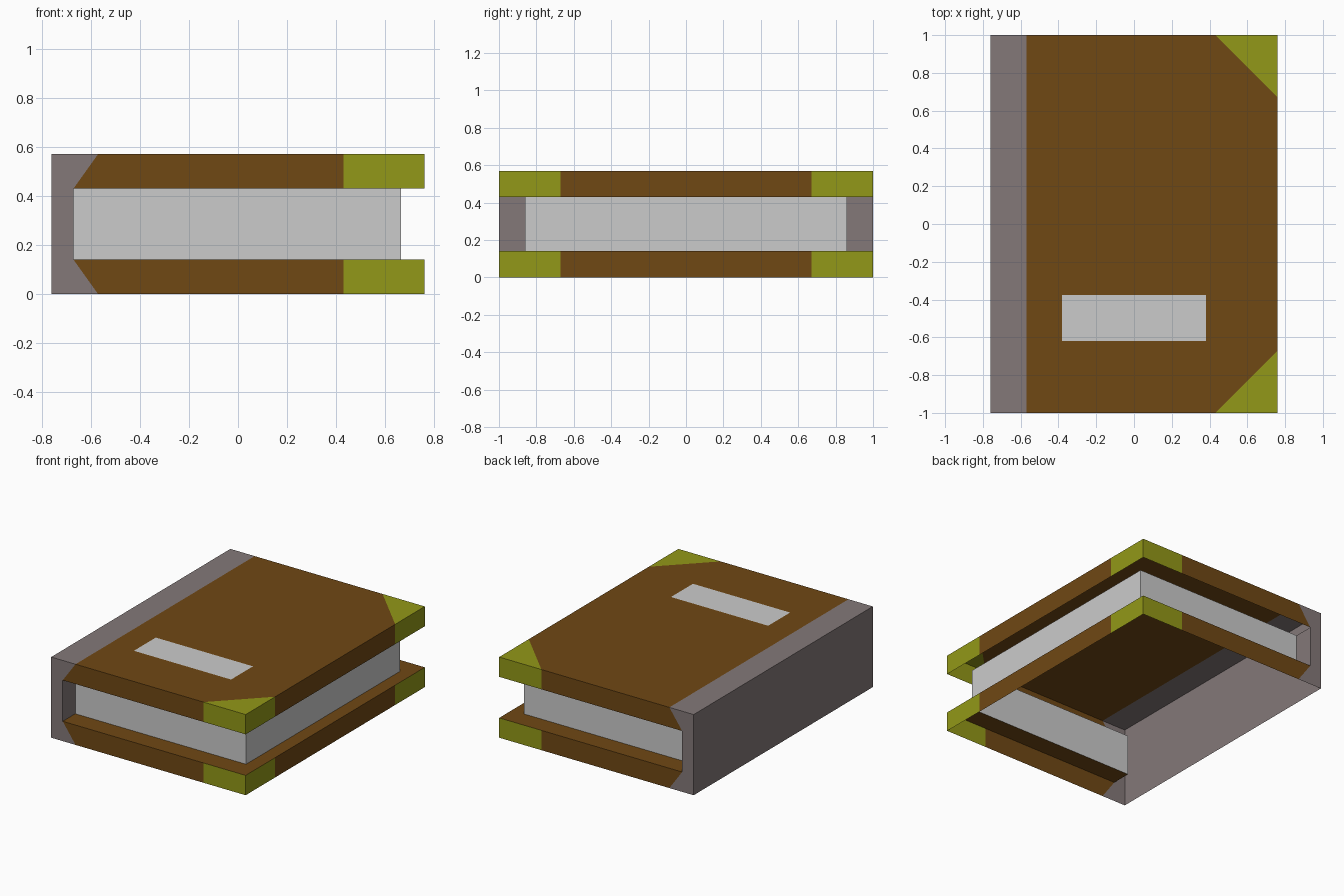
import bpy

if "Cube" in bpy.data.objects:
    bpy.data.objects.remove(bpy.data.objects["Cube"])

X, Y, H = 0.76, 1.0, 0.57         # half width, half length, total height
LOW, HIGH = 0.14, 0.43            # inner faces of the two covers
HINGE, INNER = -0.57, -0.67       # spine edge outside and inside
PX, PY = 0.665, 0.86              # page block edges
CX, CY = 0.43, 0.67               # corner guard start


def material(name, rgb):
    m = bpy.data.materials.new(name)
    m.diffuse_color = (*rgb, 1)
    m.use_nodes = True
    m.node_tree.nodes["Principled BSDF"].inputs["Base Color"].default_value = m.diffuse_color
    return m


leather = material("brown_leather", (0.162, 0.065, 0.007))
brass = material("yellow_metal", (0.29, 0.314, 0.009))
cloth = material("spine_cloth", (0.23, 0.19, 0.19))
paper = material("paper", (0.58, 0.58, 0.55))


def shell(name, polys, mat, mirrored=True):
    """Open shell of flat faces; the front half is mirrored to the back."""
    verts, faces = [], []
    for p in polys:
        faces.append(range(len(verts), len(verts) + len(p)))
        verts += p
    me = bpy.data.meshes.new(name)
    me.from_pydata(verts, [], [list(f) for f in faces])
    me.materials.append(mat)
    ob = bpy.data.objects.new(name, me)
    bpy.context.collection.objects.link(ob)
    if mirrored:
        mod = ob.modifiers.new("mirror", 'MIRROR')
        mod.use_axis = (False, True, False)
    return ob


def flat(z, pts):
    return [(x, y, z) for x, y in pts]


def front(y, pts):
    return [(x, y, z) for x, z in pts]


def side(x, y0, y1, z0, z1):
    return [(x, y0, z0), (x, y1, z0), (x, y1, z1), (x, y0, z1)]


def rect(a0, a1, b0, b1):
    return [(a0, b0), (a1, b0), (a1, b1), (a0, b1)]


# Covers: rims and corner guards, open underneath
for label, z0, z1, left in (("lower", 0, LOW, ((HINGE, 0), (INNER, LOW))),
                            ("upper", HIGH, H, ((INNER, HIGH), (HINGE, H)))):
    cover = [front(-Y, [left[0], (CX, z0), (CX, z1), left[1]]),
             side(X, -CY, 0, z0, z1)]
    guard = [front(-Y, rect(CX, X, z0, z1)), side(X, -Y, -CY, z0, z1)]
    if label == "upper":
        cover.append(flat(H, [(HINGE, -Y), (CX, -Y), (X, -CY), (X, 0), (HINGE, 0)]))
        guard.append(flat(H, [(CX, -Y), (X, -Y), (X, -CY)]))
    else:
        # ledge around the pages
        cover += [flat(LOW, rect(INNER, X, -Y, -PY)), flat(LOW, rect(PX, X, -PY, 0))]
    shell(label + "_cover", cover, leather)
    shell(label + "_corner_guards", guard, brass)

# Spine: mitred ends, back wall, top strip and inner wall beside the pages
shell("spine", [
    front(-Y, [(-X, 0), (HINGE, 0), (INNER, LOW), (INNER, HIGH), (HINGE, H), (-X, H)]),
    side(-X, -Y, 0, 0, H)[::-1],
    flat(H, rect(-X, HINGE, -Y, 0)),
    side(INNER, -Y, -PY, LOW, HIGH)], cloth)

# Page block walls
shell("pages", [front(-PY, rect(INNER, PX, LOW, HIGH)),
                side(PX, -PY, 0, LOW, HIGH)], paper)

# Blank title plate on the upper cover
shell("title_plate", [flat(H + 0.0005, rect(-0.38, 0.38, -0.62, -0.375))], paper, False)
